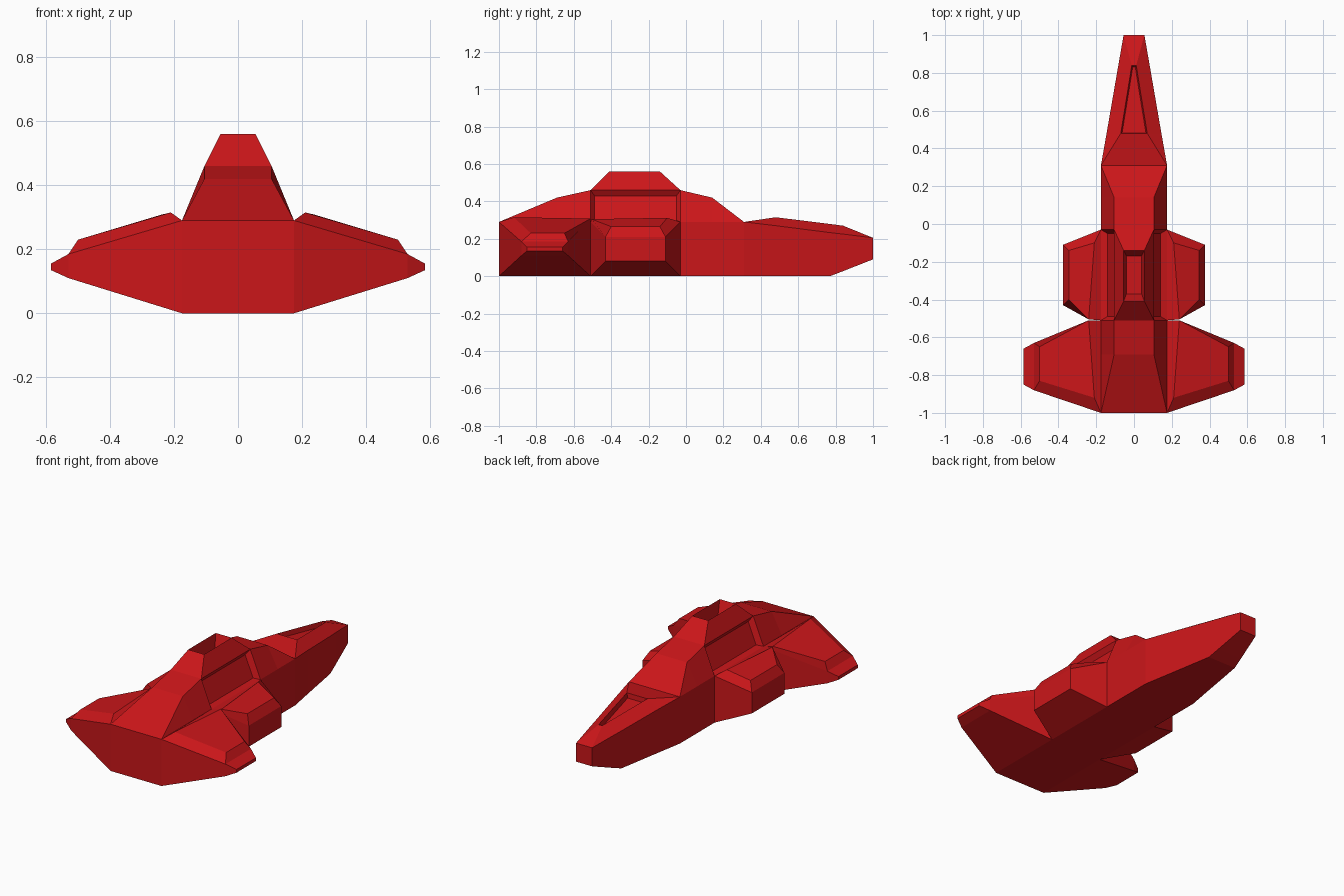
import bpy, bmesh

if "Cube" in bpy.data.objects:
    bpy.data.objects.remove(bpy.data.objects["Cube"])

red = bpy.data.materials.new("red_paint")
red.diffuse_color = (0.6, 0.008, 0.01, 1)
red.use_nodes = True
red.node_tree.nodes["Principled BSDF"].inputs["Base Color"].default_value = red.diffuse_color


def loft(bm, rings, cap_start=True, cap_end=True):
    """Skin a list of equal-length point rings; returns faces[ring][side]."""
    vs = [[bm.verts.new(p) for p in r] for r in rings]
    n = len(rings[0])
    faces = [[bm.faces.new((a[j], a[(j + 1) % n], b[(j + 1) % n], b[j]))
              for j in range(n)] for a, b in zip(vs, vs[1:])]
    if cap_start:
        bm.faces.new(vs[0][::-1])
    if cap_end:
        bm.faces.new(vs[-1])
    bmesh.ops.recalc_face_normals(bm, faces=bm.faces[:])
    return faces


def finish(bm, name, mirror=False):
    bmesh.ops.remove_doubles(bm, verts=bm.verts[:], dist=1e-4)
    me = bpy.data.meshes.new(name)
    bm.to_mesh(me)
    bm.free()
    me.materials.append(red)
    ob = bpy.data.objects.new(name, me)
    bpy.context.collection.objects.link(ob)
    if mirror:
        m = ob.modifiers.new("mirror", "MIRROR")
        m.use_mirror_merge = False
    return ob


# Hull: sections of (y, bottom half-width, bottom z, edge half-width, edge z, top half-width, top z)
sections = [
    (-1.00, .175, 0, .175, .29, .175, .29),
    (-0.69, .175, 0, .175, .29, .105, .42),
    (-0.51, .175, 0, .175, .29, .105, .46),
    (-0.03, .175, 0, .175, .29, .105, .46),
    (0.14, .175, 0, .175, .29, .105, .42),
    (0.31, .175, 0, .175, .29, .175, .29),
    (0.48, .145, 0, .145, .27, .07, .315),
    (0.77, .095, 0, .095, .233, .023, .279),
    (0.84, .083, .027, .083, .225, .012, .27),
    (1.00, .055, .09, .055, .205, .055, .205),
]
bm = bmesh.new()
f = loft(bm, [[(-b, y, zb), (b, y, zb), (m, y, zm), (t, y, zt), (-t, y, zt), (-m, y, zm)]
              for y, b, zb, m, zm, t, zt in sections])
# Sunken side panels and nose channel
bmesh.ops.inset_individual(bm, faces=[f[2][2], f[2][4]], thickness=.03, depth=-.03)
bmesh.ops.inset_region(bm, faces=[f[6][3], f[7][3]], thickness=.006, depth=-.03,
                       use_boundary=True, use_even_offset=True)
finish(bm, "hull")


# Cabin: tapered block with an open well in its roof
def rect(h, y0, y1, z):
    return [(-h, y0, z), (h, y0, z), (h, y1, z), (-h, y1, z)]


bm = bmesh.new()
loft(bm, [rect(.105, -.51, -.03, .46), rect(.055, -.41, -.14, .56),
          rect(.04, -.37, -.17, .475)], cap_start=False)
finish(bm, "cabin")


# Wings: quad sections (x, back y, front y, bottom z, top z), plus a raised top plate
def wing(name, secs, plate_base, plate_top):
    bm = bmesh.new()
    loft(bm, [[(x, y0, z0), (x, y1, z0), (x, y1, z1), (x, y0, z1)]
              for x, y0, y1, z0, z1 in secs], cap_start=False)
    finish(bm, name, True)
    bm = bmesh.new()
    loft(bm, [plate_base, plate_top], cap_start=False)
    finish(bm, name + "_top_plate", True)


wing("rear_wing",
     [(.175, -1, -.51, 0, .29), (.53, -.88, -.63, .11, .185), (.585, -.85, -.66, .135, .155)],
     [(.175, -1, .29), (.53, -.88, .185), (.53, -.63, .185), (.175, -.51, .29)],
     [(.21, -.92, .315), (.50, -.83, .23), (.50, -.65, .23), (.24, -.51, .308)])
wing("forward_wing",
     [(.175, -.51, -.03, 0, .29), (.375, -.43, -.11, .08, .21)],
     [(.175, -.51, .29), (.375, -.43, .21), (.375, -.11, .21), (.175, -.03, .29)],
     [(.24, -.505, .305), (.345, -.40, .265), (.345, -.14, .265), (.21, -.10, .312)])
